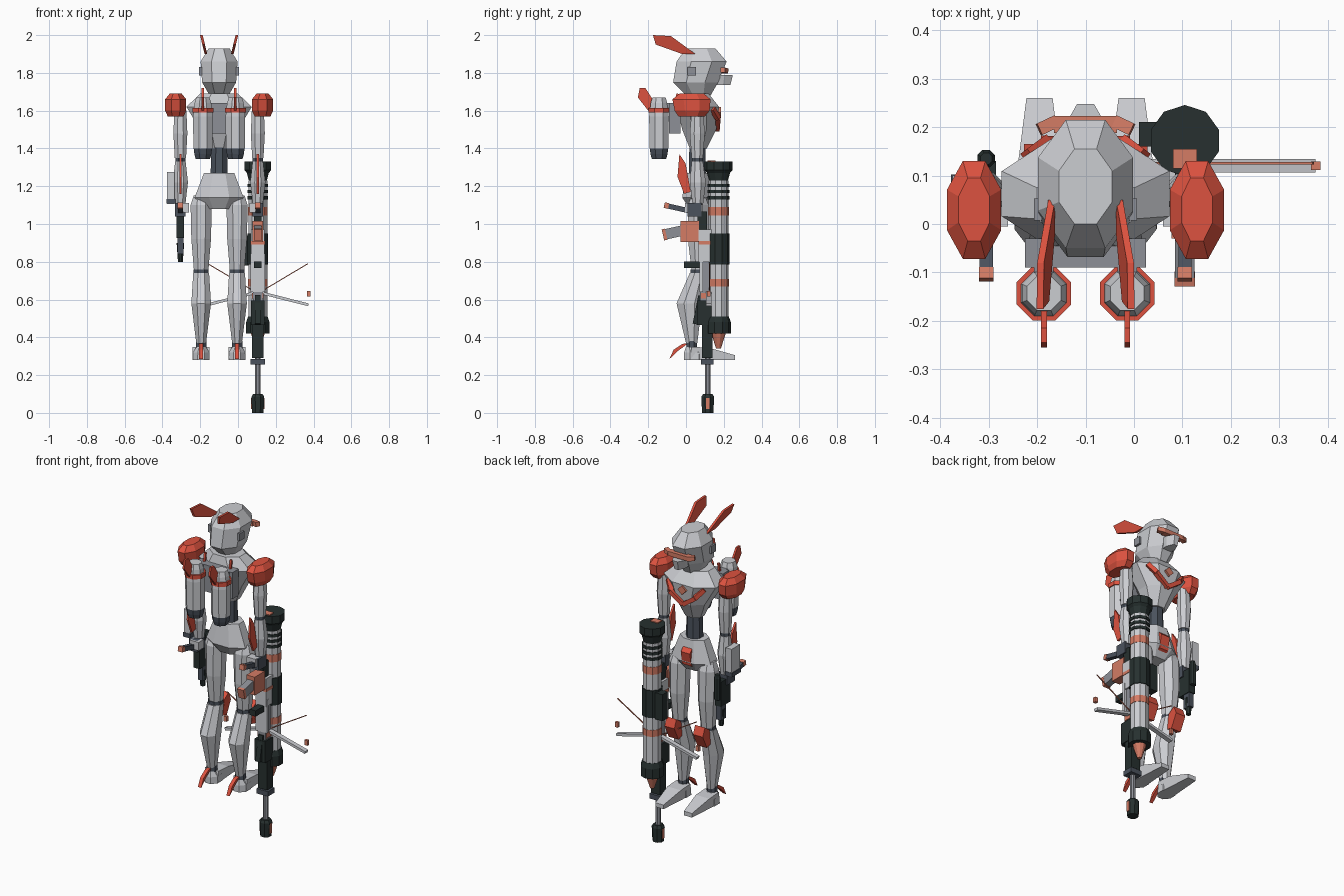
import bpy, bmesh
from math import pi, cos, sin
from mathutils import Vector

cube = bpy.data.objects.get("Cube")
if cube:
    bpy.data.objects.remove(cube)


def material(name, *rgb):
    m = bpy.data.materials.new(name)
    m.use_nodes = True
    m.diffuse_color = (*rgb, 1)
    m.node_tree.nodes["Principled BSDF"].inputs["Base Color"].default_value = (*rgb, 1)
    return m


LIGHT = material("light_grey", .6, .61, .64)
MID = material("mid_grey", .27, .28, .31)
SLATE = material("slate", .07, .085, .11)
BLACK = material("green_black", .02, .03, .029)
RED = material("red", .72, .085, .05)
SALMON = material("salmon", .66, .2, .13)
AXIS = -.1          # body centre line
ARM, LEG, POD = .205, .095, .086


def finish(name, bm, mat):
    bmesh.ops.recalc_face_normals(bm, faces=bm.faces)
    me = bpy.data.meshes.new(name)
    bm.to_mesh(me)
    bm.free()
    me.materials.append(mat)
    ob = bpy.data.objects.new(name, me)
    bpy.context.collection.objects.link(ob)
    return ob


def bridge(bm, rings):
    for a, b in zip(rings, rings[1:]):
        for i in range(len(a)):
            j = (i + 1) % len(a)
            bm.faces.new((a[i], a[j], b[j], b[i]))
    bm.faces.new(rings[0])
    bm.faces.new(rings[-1])


def loft(name, x, sections, mat, n=8):
    """Stack of flat-sided rings: z, half width, y back, y front."""
    bm = bmesh.new()
    k = 1 / cos(pi / n)
    rings = []
    for z, rx, y0, y1 in sections:
        ts = [2 * pi * (i + .5) / n for i in range(n)]
        rings.append([bm.verts.new((x + rx * k * cos(t), (y0 + y1) / 2 + (y1 - y0) / 2 * k * sin(t), z))
                      for t in ts])
    bridge(bm, rings)
    return finish(name, bm, mat)


def tube(name, x, y, rings, mat, n=8):
    return loft(name, x, [(z, r, y - r, y + r) for z, r in rings], mat, n)


def box(name, x, y, z, sx, sy, sz, mat):
    bm = bmesh.new()
    bmesh.ops.create_cube(bm, size=1)
    bmesh.ops.scale(bm, vec=(sx, sy, sz), verts=bm.verts)
    bmesh.ops.translate(bm, vec=(x, y, z), verts=bm.verts)
    return finish(name, bm, mat)


def bar(name, p, q, w, d, mat):
    """Box running between two points."""
    p, q = Vector(p), Vector(q)
    ob = box(name, 0, 0, 0, w, d, (q - p).length, mat)
    ob.matrix_world = (q - p).to_track_quat('Z', 'Y').to_matrix().to_4x4()
    ob.location = (p + q) / 2
    return ob


def fin(name, x, t, yz, mat, lean=0):
    """Plate cut from a side profile, leaning outwards with height."""
    bm = bmesh.new()
    z0 = min(z for y, z in yz)
    bridge(bm, [[bm.verts.new((x + s * t / 2 + lean * (z - z0), y, z)) for y, z in yz] for s in (-1, 1)])
    return finish(name, bm, mat)


# Head
loft("head", AXIS, [(1.68, .05, .0, .13), (1.75, .09, -.068, .17), (1.86, .098, -.05, .215),
                    (1.93, .055, .0, .155)], LIGHT)
loft("muzzle", AXIS, [(1.735, .03, .1, .235), (1.79, .042, .1, .248)], LIGHT)
box("visor", AXIS, .205, 1.81, .13, .035, .026, SALMON)
tube("neck", AXIS, .05, [(1.62, .05), (1.73, .045)], SLATE)

# Torso
loft("chest", AXIS, [(1.4, .055, .02, .11), (1.5, .1, -.02, .16), (1.62, .173, -.05, .175),
                     (1.69, .1, -.035, .12)], LIGHT)
box("back_pack", AXIS, -.06, 1.56, .25, .06, .16, MID)
tube("waist", AXIS, .06, [(1.25, .045), (1.43, .042)], SLATE)
loft("pelvis", AXIS, [(1.08, .075, .02, .1), (1.14, .13, -.02, .14), (1.27, .08, .0, .12)], LIGHT)
fin("pelvis_plate", AXIS, .06, [(.1, 1.1), (.135, 1.12), (.15, 1.2), (.12, 1.23)], RED)
emblem = box("chest_emblem", 0, 0, 0, .04, .012, .04, SALMON)
emblem.location = (AXIS, .178, 1.59)
emblem.rotation_euler = (0, pi / 4, 0)

for side, s in (("left", 1), ("right", -1)):
    ax, lx, px = AXIS + s * ARM, AXIS + s * LEG, AXIS + s * POD
    # Head trim
    fin(side + "_ear", AXIS + s * .07, .014, [(.05, 1.9), (-.02, 1.9), (-.16, 1.95), (-.175, 2.0), (-.08, 1.995)],
        RED, s * .24)
    bar(side + "_ear_disc", (AXIS + s * .09, .03, 1.81), (AXIS + s * .106, .03, 1.81), .045, .045, MID)
    bar(side + "_visor_wing", (AXIS + s * .06, .212, 1.81), (AXIS + s * .096, .195, 1.815), .026, .026, SALMON)
    # Chest chevron
    bar(side + "_chevron", (AXIS, .165, 1.5), (AXIS + s * .085, .17, 1.56), .025, .025, RED)
    bar(side + "_chevron_end", (AXIS + s * .08, .17, 1.56), (AXIS + s * .12, .14, 1.61), .025, .025, RED)
    # Thruster pod
    tube(side + "_pod", px, -.143, [(1.4, .05), (1.57, .052), (1.64, .044), (1.67, .035)], LIGHT)
    tube(side + "_pod_nozzle", px, -.143, [(1.345, .038), (1.37, .045), (1.41, .05)], SLATE)
    tube(side + "_pod_ring", px, -.143, [(1.59, .056), (1.615, .056)], RED)
    fin(side + "_pod_fin", px, .012, [(-.17, 1.6), (-.2, 1.6), (-.255, 1.67), (-.245, 1.72), (-.215, 1.72),
                                      (-.17, 1.65)], RED)
    box(side + "_pod_mount", px, -.08, 1.62, .04, .07, .04, MID)
    bar(side + "_pod_strap", (px, -.06, 1.6), (px, -.045, 1.69), .012, .012, RED)
    # Arm
    loft(side + "_shoulder", ax + s * .025, [(1.57, .042, -.04, .1), (1.6, .056, -.06, .125),
                                  (1.66, .056, -.072, .13), (1.69, .032, -.035, .095)], RED)
    loft(side + "_upper_arm", ax, [(1.35, .03, .03, .09), (1.48, .037, .02, .1), (1.6, .032, .03, .09)], LIGHT)
    tube(side + "_elbow", ax, .06, [(1.325, .027), (1.355, .027)], SLATE)
    loft(side + "_forearm", ax, [(1.1, .026, .035, .09), (1.22, .04, .02, .105), (1.33, .028, .03, .09)], LIGHT)
    fin(side + "_arm_fin", ax, .012, [(-.035, 1.37), (-.002, 1.32), (.025, 1.17), (-.01, 1.16), (-.045, 1.25)], RED)
    box(side + "_hand", ax, .045, 1.075, .055, .075, .07, SLATE)
    box(side + "_fingers", ax - s * .015, .02, 1.085, .06, .05, .05, LIGHT)
    bar(side + "_stock", (ax, -.095, 1.095), (ax, .06, 1.06), .027, .027, SLATE)
    bar(side + "_stock_cap", (ax, -.115, 1.1), (ax, -.092, 1.095), .03, .03, SALMON)
    # Leg
    loft(side + "_thigh", lx, [(.75, .038, .03, .105), (.92, .052, .01, .125), (1.1, .056, .01, .12),
                               (1.15, .04, .03, .1)], LIGHT)
    tube(side + "_knee", lx, .065, [(.73, .04), (.76, .04)], SLATE)
    loft(side + "_shin", lx, [(.37, .026, .0, .06), (.58, .052, -.05, .085), (.74, .042, .02, .11)], LIGHT)
    fin(side + "_knee_pad", lx, .065, [(.09, .66), (.125, .65), (.165, .73), (.145, .78), (.1, .75)], RED)
    tube(side + "_ankle", lx, .03, [(.32, .028), (.38, .028)], SLATE)
    loft(side + "_heel", lx, [(.28, .045, -.01, .1), (.32, .043, -.01, .1), (.35, .025, .0, .06)], LIGHT)
    toe = fin(side + "_foot", lx, .09, [(.02, .28), (.26, .28), (.26, .305), (.12, .345), (.03, .35)], LIGHT)
    for v in toe.data.vertices:
        if v.co.y > .2:
            v.co.x = lx + (v.co.x - lx) * .6
    fin(side + "_spur", lx, .022, [(-.088, .285), (-.065, .335), (-.02, .365), (.015, .37), (-.04, .33)], RED)

# Long launcher beside the left leg
GX, GY = AXIS + ARM, .172
for name, rings, mat in (
        ("launcher_flare", [(1.22, .045), (1.27, .058), (1.285, .07), (1.33, .07)], BLACK),
        ("launcher_tube", [(.48, .05), (1.23, .05)], LIGHT),
        ("launcher_grip", [(.785, .055), (.95, .055)], BLACK),
        ("launcher_upper_band", [(1.045, .052), (1.09, .052)], SALMON),
        ("launcher_lower_band", [(.67, .052), (.71, .052)], SALMON),
        ("launcher_rear", [(.42, .062), (.48, .062), (.51, .052)], BLACK),
        ("launcher_tail", [(.34, .012), (.42, .036)], SALMON)):
    tube(name, GX, GY, rings, mat, 10)
for i in range(3):
    z = 1.13 + i * .033
    tube("launcher_ring", GX, GY, [(z, .055), (z + .017, .055)], BLACK, 10)
box("launcher_sight", GX, .135, 1.31, .05, .04, .05, SALMON)
box("launcher_side_box", .035, .185, .86, .05, .05, .16, BLACK)

# Rifle: x width, y, z, depth, height
for name, w, y, z, d, h, mat in (
        ("rifle_receiver", .05, .105, .69, .06, .26, MID),
        ("rifle_frame", .07, .1, .53, .085, .13, BLACK),
        ("rifle_body", .07, .11, .885, .085, .17, LIGHT),
        ("rifle_body_band", .075, .11, .9, .088, .018, SALMON),
        ("rifle_upper", .04, .085, 1.0, .05, .13, BLACK),
        ("rifle_magazine", .055, .02, .96, .1, .11, SALMON),
        ("rifle_handguard", .06, .112, .39, .055, .2, BLACK),
        ("rifle_collar", .075, .113, .27, .065, .03, SLATE),
        ("rifle_side_rail", .075, .08, .74, .018, .2, LIGHT),
        ("rifle_trim", .06, .115, .62, .07, .03, SALMON)):
    box(name, GX, y, z, w, d, h, mat)
tube("rifle_barrel", GX, .115, [(.09, .015), (.3, .015)], MID)
tube("rifle_muzzle", GX, .115, [(0, .03), (.085, .034), (.1, .025)], BLACK)
box("muzzle_vent", GX, .115, .05, .072, .02, .06, SALMON)
bar("rifle_handle", (GX, -.11, .945), (GX, -.02, .965), .04, .055, MID)
bar("rifle_handle_cap", (GX, -.122, .942), (GX, -.105, .946), .042, .06, SALMON)
bar("rifle_bolt", (GX, -.01, .785), (GX, .09, .785), .04, .035, BLACK)
bar("rifle_brace", (GX, .05, .47), (GX, .08, .62), .03, .03, BLACK)

# Bipod spread either side of the rifle
for s in (-1, 1):
    bar("bipod_leg", (GX + s * .02, .12, .635), (GX + s * .268, .12, .572), .028, .015, LIGHT)
    bar("bipod_wire", (GX + s * .03, .125, .65), (GX + s * .265, .125, .79), .005, .005, SALMON)
    box("bipod_tip", GX + s * .27, .12, .63, .02, .018, .03, SALMON)

# Right forearm box and sidearm
RX = AXIS - ARM
box("arm_box", RX - .05, .06, 1.19, .04, .08, .17, LIGHT)
box("arm_box_base", RX - .05, .06, 1.12, .046, .085, .025, SLATE)
box("sidearm_body", RX, .085, 1.0, .04, .09, .15, BLACK)
box("sidearm_slide", RX, .1, .9, .032, .05, .12, SLATE)
tube("sidearm_barrel", RX, .1, [(.8, .013), (.9, .02)], BLACK)
tube("sidearm_sight", RX, .135, [(.97, .018), (1.1, .018), (1.12, .012)], BLACK)
